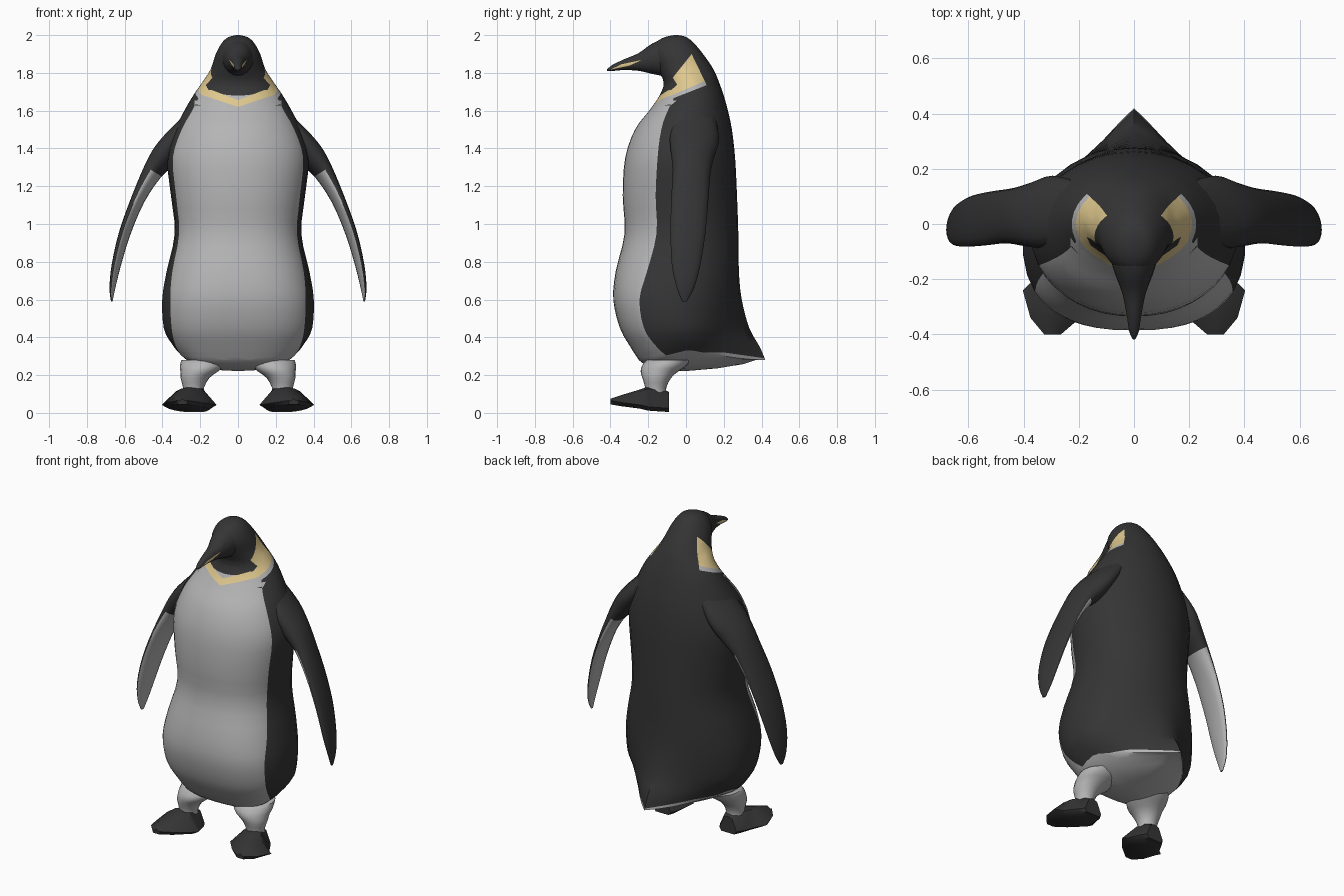
import bpy, bmesh, math
from mathutils import Vector

if "Cube" in bpy.data.objects:
    bpy.data.objects.remove(bpy.data.objects["Cube"])


def material(name, r, g, b):
    m = bpy.data.materials.new(name)
    m.diffuse_color = (r, g, b, 1)
    m.use_nodes = True
    m.node_tree.nodes["Principled BSDF"].inputs["Base Color"].default_value = m.diffuse_color
    return m


DARK, WHITE, YELLOW = 0, 1, 2
MATS = [material("charcoal", 0.035, 0.035, 0.035),
        material("pale_grey", 0.46, 0.46, 0.46),
        material("cream_yellow", 0.74, 0.58, 0.27)]


def smooth_rows(rows, n):
    """Catmull-Rom interpolation between key rows, n steps per span."""
    out = []
    for i in range(len(rows) - 1):
        p0, p1, p2 = rows[max(i - 1, 0)], rows[i], rows[i + 1]
        p3 = rows[min(i + 2, len(rows) - 1)]
        for k in range(n):
            t = k / n
            out.append([0.5 * (2 * b + (c - a) * t + (2 * a - 5 * b + 4 * c - d) * t * t
                               + (3 * b - a - 3 * c + d) * t ** 3)
                        for a, b, c, d in zip(p0, p1, p2, p3)])
    out.append(list(rows[-1]))
    return out


def loft(sections, rule):
    """Skin closed sections; rule(section, segment) gives the colour index."""
    bm = bmesh.new()
    rings = [[bm.verts.new(p) for p in s] for s in sections]
    n = len(rings[0])
    for i in range(len(rings) - 1):
        for j in range(n):
            k = (j + 1) % n
            f = bm.faces.new((rings[i][j], rings[i][k], rings[i + 1][k], rings[i + 1][j]))
            f.material_index = rule(i, j)
    bm.faces.new(rings[0]).material_index = rule(0, 0)
    bm.faces.new(rings[-1]).material_index = rule(len(rings) - 2, 0)
    bmesh.ops.recalc_face_normals(bm, faces=bm.faces)
    return bm


def paint(bm, poly, mat, axis=1, y_max=9):
    """Cut a convex outline, given in (x or y, z), through the mesh and colour the inside."""
    lo = [min(p[a] for p in poly) - 0.03 for a in (0, 1)]
    hi = [max(p[a] for p in poly) + 0.03 for a in (0, 1)]

    def point(u, z):
        v = Vector((0, 0, z))
        v[axis] = u
        return v

    mid = point(*[sum(p[a] for p in poly) / len(poly) for a in (0, 1)])
    planes = []
    for a, b in zip(poly, poly[1:] + poly[:1]):
        no = point(b[1] - a[1], a[0] - b[0]).normalized()
        co = point(*a)
        planes.append((co, -no if no.dot(mid - co) > 0 else no))
    for co, no in planes:
        near = [f for f in bm.faces if f.calc_center_median().y < y_max and any(
            lo[0] < v.co[axis] < hi[0] and lo[1] < v.co.z < hi[1] for v in f.verts)]
        geom = set(near)
        for f in near:
            geom.update(f.edges)
            geom.update(f.verts)
        bmesh.ops.bisect_plane(bm, geom=list(geom), dist=1e-5, plane_co=co, plane_no=no)
    for f in bm.faces:
        c = f.calc_center_median()
        if c.y < y_max and all(no.dot(c - co) < 0 for co, no in planes):
            f.material_index = mat


def finish(name, bm, angle=40):
    me = bpy.data.meshes.new(name)
    bm.to_mesh(me)
    bm.free()
    ob = bpy.data.objects.new(name, me)
    bpy.context.collection.objects.link(ob)
    for m in MATS:
        me.materials.append(m)
    bpy.ops.object.select_all(action='DESELECT')
    ob.select_set(True)
    bpy.context.view_layer.objects.active = ob
    bpy.ops.object.shade_smooth_by_angle(angle=math.radians(angle))
    return ob


# Body and head: height, half width, front y, back y, tail reach, belly share of width
BODY = [(.28, .31, -.25, .20, .22, .97), (.35, .355, -.295, .23, .16, .93),
        (.45, .395, -.35, .25, .085, .89), (.60, .403, -.385, .27, .025, .89),
        (.75, .378, -.372, .28, 0, .92), (.95, .335, -.325, .277, 0, .93),
        (1.15, .355, -.335, .27, 0, .925), (1.35, .375, -.322, .26, 0, .92),
        (1.50, .335, -.27, .243, 0, .89), (1.60, .285, -.195, .222, 0, .85),
        (1.68, .238, -.14, .20, 0, .85), (1.75, .19, -.118, .175, 0, .85),
        (1.82, .145, -.15, .145, 0, .85), (1.90, .118, -.18, .09, 0, .85),
        (1.96, .085, -.16, .04, 0, .85), (1.99, .05, -.11, 0, 0, .85),
        (2.0, .008, -.06, -.04, 0, .85)]
FRONT, BACK = 8, 10  # segments per half, before and after the belly edge


def body_ring(row):
    z, rx, yf, yb, tail, q = row
    yc, ry = (yf + yb) / 2, (yb - yf) / 2
    e = min(1, max(.8, .8 + .2 * (z - .6) / .9))  # boxy belly, round neck
    edge = math.asin(q ** (1 / e))
    angles = [edge * i / FRONT for i in range(FRONT)]
    angles += [edge + (math.pi - edge) * i / BACK for i in range(BACK + 1)]
    angles += [-a for a in reversed(angles[1:-1])]
    ring = []
    for a in angles:
        s, c = math.sin(a), math.cos(a)
        p = e if c > 0 else 1
        x = rx * math.copysign(abs(s) ** p, s)
        y = yc - ry * math.copysign(abs(c) ** p, c)
        if c < 0:
            y += tail * max(0, 1 - abs(x) / 0.27) ** 1.15
        # hem rises at the flanks
        lift = .05 * max(0, min(1, (.45 - z) / .17)) * min(1, (x / .3) ** 2)
        ring.append(Vector((x, y, z + lift * max(0, min(1, (y + .2) / .2)))))
    return ring


rows = smooth_rows(BODY, 3)
rings = [body_ring(r) for r in rows]
# Rounded underside
under = []
for s, z in ((.05, .222), (.4, .226), (.72, .24), (.9, .26)):
    under.append([Vector((p.x * s, p.y * s, z + .06 * max(p.y * s, 0) + (p.z - .28) * s * s))
                  for p in rings[0]])
SEGS = 2 * (FRONT + BACK)


def body_colour(i, j):
    if i < len(under):
        return WHITE
    z = rows[i - len(under)][0]
    return WHITE if z < 1.62 and (j < FRONT or j >= SEGS - FRONT) else DARK


bm = loft(under + rings, body_colour)
paint(bm, [(-.25, .2), (-.25, .26), (0, .32), (.2, .32), (.43, .287), (.43, .2)], WHITE)
# Collar: pale band, yellow bib under the dark throat, yellow cheek patches
paint(bm, [(-.26, 1.59), (-.12, 1.645), (.12, 1.705), (.10, 1.757), (-.10, 1.70),
           (-.26, 1.62)], WHITE)
for s in (-1, 1):
    paint(bm, [(0, 1.59), (s * .23, 1.635), (s * .23, 1.68), (s * .19, 1.69), (0, 1.64)],
          WHITE, 0, -.06)
    paint(bm, [(0, 1.62), (s * .195, 1.685), (s * .205, 1.71), (s * .14, 1.71), (0, 1.655)],
          YELLOW, 0, -.06)
paint(bm, [(.03, 1.90), (-.07, 1.775), (-.045, 1.735), (.10, 1.755)], YELLOW)
paint(bm, [(.10, 1.757), (-.045, 1.738), (-.09, 1.70), (-.09, 1.675)], YELLOW)
finish("body", bm, 50)

# Beak blending out of the face: y, centre z, half width, half height
BEAK = [(-.02, 1.885, .085, .08), (-.10, 1.883, .09, .10), (-.18, 1.875, .069, .08),
        (-.25, 1.858, .043, .047), (-.33, 1.843, .027, .028), (-.39, 1.826, .017, .016),
        (-.418, 1.815, .004, .004)]
ring = [2 * math.pi * k / 20 for k in range(20)]
bm = loft([[Vector((w * math.cos(a), y, z + h * math.sin(a))) for a in ring]
           for y, z, w, h in smooth_rows(BEAK, 3)], lambda i, j: DARK)
paint(bm, [(-.405, 1.816), (-.34, 1.846), (-.235, 1.868), (-.30, 1.838)], YELLOW)
finish("beak", bm)

# Flippers: x, z, centre y, half chord, half thickness
FLIPPER = [(.20, 1.60, .05, .10, .04), (.31, 1.465, .045, .13, .06), (.385, 1.365, .035, .115, .07),
           (.45, 1.28, .03, .10, .052), (.53, 1.13, .02, .098, .034), (.60, .95, .01, .092, .028),
           (.645, .78, 0, .075, .022), (.665, .66, -.003, .045, .014),
           (.668, .59, -.008, .012, .004)]
# Legs: z, centre x, centre y, radius;  feet: y, centre x, half width, bottom z, top z
LEG = [(.10, .235, -.16, .055), (.135, .235, -.16, .056), (.185, .228, -.155, .076),
       (.22, .205, -.14, .10), (.25, .19, -.115, .118), (.28, .18, -.09, .12)]
FOOT = [(-.09, .232, .06, .005, .11), (-.13, .234, .085, .007, .13), (-.20, .245, .115, .012, .14),
        (-.24, .258, .145, .022, .125), (-.34, .285, .09, .035, .095),
        (-.40, .295, .03, .045, .075)]

for side, label in ((-1, "left"), (1, "right")):
    path = smooth_rows(FLIPPER, 3)
    secs = []
    for i, (x, z, y, chord, thick) in enumerate(path):
        a, b = path[max(i - 1, 0)], path[min(i + 1, len(path) - 1)]
        out = Vector((a[1] - b[1], 0, b[0] - a[0])).normalized()
        secs.append([])
        for k in range(16):
            t = 2 * math.pi * k / 16
            p = Vector((x, y + chord * math.cos(t), z))
            p += out * (thick * math.sin(t) - .14 * chord * math.cos(t))
            p.x *= side
            secs[-1].append(p)
    bm = loft(secs, lambda i, j: WHITE if i >= 9 and j >= 8 else DARK)
    finish(label + "_flipper", bm, 60)

    bm = loft([[Vector((side * (x + r * math.cos(a)), y + r * math.sin(a), z)) for a in ring]
               for z, x, y, r in smooth_rows(LEG, 2)], lambda i, j: WHITE)
    finish(label + "_leg", bm, 60)

    # Blocky foot with a narrow top and flared lower edge
    secs = []
    for y, x, w, lo, hi in FOOT:
        shape = ((-.75, lo), (.75, lo), (1, lo + .02), (.5, hi - .012), (0, hi),
                 (-.5, hi - .012), (-1, lo + .02))
        secs.append([Vector((side * (x + w * u), y, z)) for u, z in shape])
    finish(label + "_foot", loft(secs, lambda i, j: DARK), 45)
